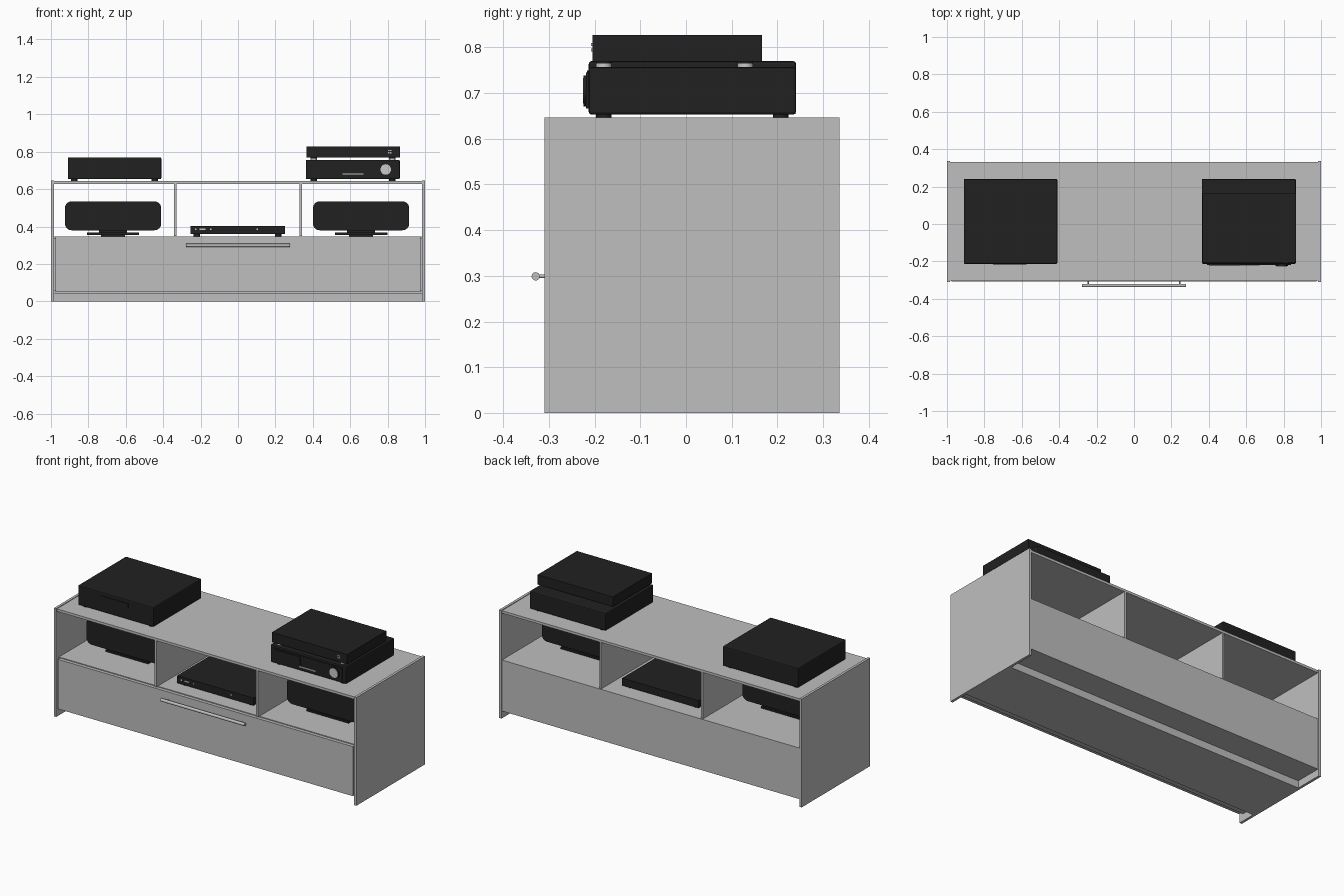
import bpy, bmesh, math

if "Cube" in bpy.data.objects:
    bpy.data.objects.remove(bpy.data.objects["Cube"])


def mat(name, c):
    m = bpy.data.materials.new(name)
    m.diffuse_color = (*c, 1)
    m.use_nodes = True
    m.node_tree.nodes["Principled BSDF"].inputs["Base Color"].default_value = m.diffuse_color
    return m


GREY = mat("cabinet grey", (0.52, 0.52, 0.52))
BLACK = mat("device black", (0.015, 0.015, 0.015))
SILVER = mat("silver trim", (0.6, 0.6, 0.6))


def finish(bm, name, m):
    bmesh.ops.recalc_face_normals(bm, faces=bm.faces)
    me = bpy.data.meshes.new(name)
    bm.to_mesh(me)
    bm.free()
    me.materials.append(m)
    o = bpy.data.objects.new(name, me)
    bpy.context.collection.objects.link(o)
    return o


def box(name, x, y, z, m=GREY, bevel=0.0):
    bm = bmesh.new()
    bmesh.ops.create_cube(bm, size=1)
    for v in bm.verts:
        for i, (a, b) in enumerate((x, y, z)):
            v.co[i] = a + (b - a) * (v.co[i] + 0.5)
    o = finish(bm, name, m)
    if bevel:
        md = o.modifiers.new("edge", 'BEVEL')
        md.width, md.segments = bevel, 2
    return o


def cyl(name, c, r, h, axis='Z', m=BLACK, n=20):
    bm = bmesh.new()
    bmesh.ops.create_cone(bm, cap_ends=True, segments=n, radius1=r, radius2=r, depth=h)
    o = finish(bm, name, m)
    o.location = c
    o.rotation_euler = {'Z': (0, 0, 0), 'X': (0, math.pi / 2, 0), 'Y': (math.pi / 2, 0, 0)}[axis]
    for p in o.data.polygons:
        p.use_smooth = len(p.vertices) == 4
    return o


def feet(name, xs, ys, z0, z1, m=BLACK):
    for x in xs:
        for y in ys:
            cyl(name, (x, y, (z0 + z1) / 2), 0.017, z1 - z0, m=m)


# Cabinet carcass
for s in (-1, 1):
    box("side_panel", sorted((s * 0.985, s)), (-0.31, 0.336), (0, 0.647))
    box("divider", sorted((s * 0.330, s * 0.342)), (-0.30, 0.33), (0.35, 0.628))
W = (-0.985, 0.985)
box("top_panel", W, (-0.303, 0.331), (0.628, 0.643))
box("shelf", W, (-0.283, 0.331), (0.333, 0.348))
box("lower_back_panel", W, (0.317, 0.331), (0.045, 0.333))
box("bottom_panel", W, (-0.283, 0.331), (0.043, 0.058))
box("plinth", W, (-0.20, 0.17), (0, 0.043))

# Drawer front and bar handle
box("drawer_front", (-0.976, 0.976), (-0.308, -0.288), (0.050, 0.346))
cyl("drawer_handle", (0, -0.329, 0.299), 0.009, 0.555, 'X', GREY)
for s in (-1, 1):
    cyl("handle_post", (s * 0.245, -0.317, 0.299), 0.004, 0.022, 'Y', GREY, 12)

# Left device on top: body, feet and tray door
box("left_device_body", (-0.91, -0.41), (-0.213, 0.241), (0.653, 0.770), BLACK, 0.006)
feet("left_device_foot", (-0.875, -0.445), (-0.18, 0.207), 0.643, 0.654)
box("tray_door", (-0.755, -0.575), (-0.217, -0.21), (0.722, 0.750), BLACK)

# Right amplifier: body, fascia, knob, slot
box("amplifier_body", (0.363, 0.865), (-0.213, 0.241), (0.653, 0.757), BLACK, 0.006)
feet("amplifier_foot", (0.405, 0.825), (-0.18, 0.207), 0.643, 0.654)
box("amplifier_fascia", (0.39, 0.84), (-0.219, -0.21), (0.666, 0.745), BLACK)
box("amplifier_display", (0.40, 0.565), (-0.222, -0.218), (0.680, 0.738), BLACK)
box("amplifier_slot", (0.56, 0.67), (-0.223, -0.218), (0.678, 0.684), SILVER)
cyl("volume_knob_ring", (0.79, -0.221, 0.705), 0.034, 0.006, 'Y', BLACK)
cyl("volume_knob", (0.79, -0.222, 0.705), 0.028, 0.008, 'Y', SILVER)

# Slim player stacked on the amplifier
box("player_body", (0.367, 0.865), (-0.205, 0.166), (0.769, 0.827), BLACK)
feet("player_foot", (0.405, 0.825), (-0.18, 0.13), 0.757, 0.765, SILVER)
feet("player_foot_pad", (0.405, 0.825), (-0.18, 0.13), 0.765, 0.770)
for dx in (-0.006, 0.006):
    for dz in (-0.006, 0.006):
        box("player_button", (0.808 + dx, 0.815 + dx), (-0.208, -0.204),
            (0.797 + dz, 0.804 + dz), SILVER)

# Disc player in the middle bay
box("disc_player_body", (-0.255, 0.25), (-0.21, 0.245), (0.360, 0.404), BLACK)
feet("disc_player_foot", (-0.22, 0.215), (-0.175, 0.21), 0.348, 0.361)
for x, w in ((-0.23, 0.008), (-0.205, 0.03), (-0.15, 0.008), (0.1, 0.008)):
    box("disc_player_button", (x, x + w), (-0.213, -0.209), (0.382, 0.389), SILVER)


# Rounded speakers on two-step stands
def speaker(cx):
    w, h, r, cz = 0.257, 0.077, 0.035, 0.457
    bm = bmesh.new()
    pts = []
    for k, (sx, sz) in enumerate(((1, 1), (-1, 1), (-1, -1), (1, -1))):
        for i in range(7):
            a = math.pi / 2 * (k + i / 6)
            pts.append((cx + sx * (w - r) + r * math.cos(a), cz + sz * (h - r) + r * math.sin(a)))
    f = bm.faces.new([bm.verts.new((x, -0.11, z)) for x, z in pts])
    ext = bmesh.ops.extrude_face_region(bm, geom=[f])
    for v in ext['geom']:
        if isinstance(v, bmesh.types.BMVert):
            v.co.y = 0.055
    o = finish(bm, "speaker_body", BLACK)
    for p in o.data.polygons:
        p.use_smooth = len(p.vertices) == 4
    box("speaker_neck", (cx - 0.075, cx + 0.075), (-0.08, 0.03), (0.364, 0.382), BLACK)
    box("speaker_base", (cx - 0.14, cx + 0.14), (-0.095, 0.045), (0.356, 0.367), BLACK)
    box("speaker_base_pad", (cx - 0.065, cx + 0.065), (-0.08, 0.03), (0.348, 0.356), BLACK)


for c in (-0.668, 0.658):
    speaker(c)
